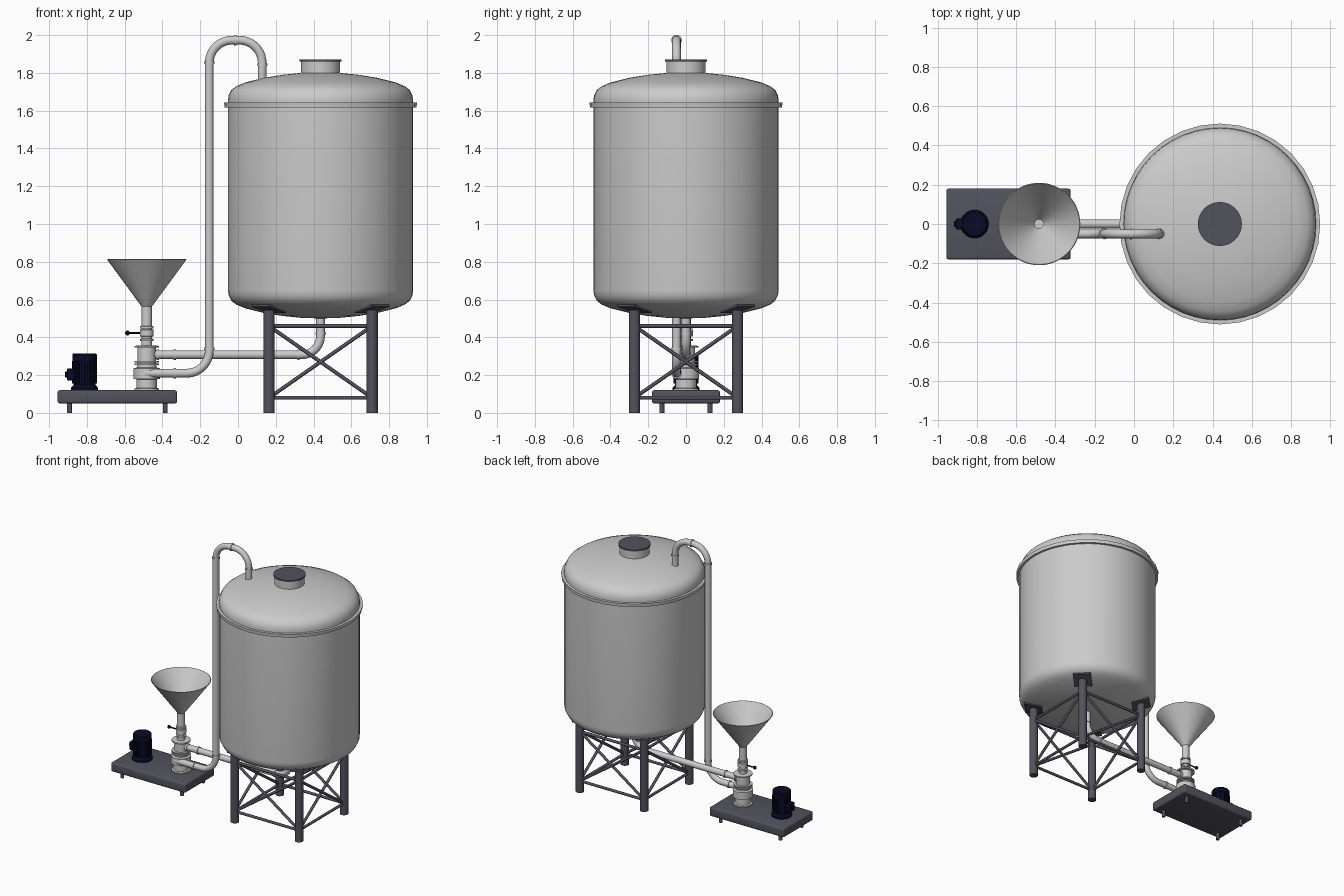
import bpy, bmesh, math
from math import pi, cos, sin
from mathutils import Vector, Matrix

if "Cube" in bpy.data.objects:
    bpy.data.objects.remove(bpy.data.objects["Cube"], do_unlink=True)


def material(name, rgb):
    m = bpy.data.materials.new(name)
    m.use_nodes = True
    m.diffuse_color = (*rgb, 1)
    m.node_tree.nodes["Principled BSDF"].inputs["Base Color"].default_value = (*rgb, 1)
    return m


STEEL = material("light steel", (0.6, 0.6, 0.6))
FRAME = material("dark grey paint", (0.085, 0.085, 0.11))
NAVY = material("navy paint", (0.003, 0.003, 0.02))


def finish(ob, mat, angle=35):
    ob.data.materials.clear()
    ob.data.materials.append(mat)
    bpy.ops.object.select_all(action='DESELECT')
    ob.select_set(True)
    bpy.context.view_layer.objects.active = ob
    bpy.ops.object.shade_smooth_by_angle(angle=math.radians(angle))
    return ob


def from_bmesh(name, bm, mat):
    bmesh.ops.recalc_face_normals(bm, faces=bm.faces)
    me = bpy.data.meshes.new(name)
    bm.to_mesh(me)
    bm.free()
    ob = bpy.data.objects.new(name, me)
    bpy.context.collection.objects.link(ob)
    return finish(ob, mat)


def lathe(name, profile, centre, mat, segs=32):
    """Spin (radius, z) points around a vertical axis."""
    bm = bmesh.new()
    verts = [bm.verts.new((r, 0, z)) for r, z in profile]
    edges = [bm.edges.new(p) for p in zip(verts, verts[1:])]
    bmesh.ops.spin(bm, geom=verts + edges, cent=(0, 0, 0), axis=(0, 0, 1),
                   angle=2 * pi, steps=segs, use_duplicate=False)
    bmesh.ops.remove_doubles(bm, verts=bm.verts, dist=1e-5)
    bmesh.ops.translate(bm, verts=bm.verts, vec=(*centre, 0))
    return from_bmesh(name, bm, mat)


def rod(name, a, b, r, mat, segs=20):
    """Capped cylinder between two points."""
    a, b = Vector(a), Vector(b)
    d = b - a
    bm = bmesh.new()
    bmesh.ops.create_cone(bm, cap_ends=True, segments=segs, radius1=r, radius2=r, depth=d.length,
                          matrix=Matrix.Translation((a + b) / 2) @ d.to_track_quat('Z', 'Y').to_matrix().to_4x4())
    return from_bmesh(name, bm, mat)


def box(name, centre, size, mat, rot=Matrix(), bevel=0.0):
    bm = bmesh.new()
    bmesh.ops.create_cube(bm, size=1, matrix=Matrix.Diagonal((*size, 1)))
    if bevel:
        bmesh.ops.bevel(bm, geom=bm.edges[:], offset=bevel, segments=3, affect='EDGES', profile=0.5)
    bmesh.ops.transform(bm, verts=bm.verts, matrix=Matrix.Translation(centre) @ rot)
    return from_bmesh(name, bm, mat)


def pipe(name, corners, bend, r, mat):
    """Round pipe along a path with filleted right-angle corners."""
    pts = [Vector(c) for c in corners]
    path = [pts[0]]
    for p, c, n in zip(pts, pts[1:], pts[2:]):
        u, v = (p - c).normalized(), (n - c).normalized()
        for i in range(11):
            t = i / 10 * pi / 2
            path.append(c + bend * (u * (1 - sin(t)) + v * (1 - cos(t))))
    path.append(pts[-1])
    cu = bpy.data.curves.new(name, 'CURVE')
    cu.dimensions = '3D'
    cu.bevel_depth = r
    cu.bevel_resolution = 4
    cu.use_fill_caps = True
    sp = cu.splines.new('POLY')
    sp.points.add(len(path) - 1)
    for q, co in zip(sp.points, path):
        q.co = (*co, 1)
    ob = bpy.data.objects.new(name, cu)
    bpy.context.collection.objects.link(ob)
    bpy.ops.object.select_all(action='DESELECT')
    ob.select_set(True)
    bpy.context.view_layer.objects.active = ob
    bpy.ops.object.convert(target='MESH')
    return finish(bpy.context.object, mat)


# Tank shell with dished ends
TANK = (0.437, 0)
dish = [(0.49, 0), (0.487, 0.025), (0.472, 0.055), (0.445, 0.075), (0.40, 0.094),
        (0.30, 0.119), (0.20, 0.135), (0.10, 0.145), (0, 0.148)]
lathe("tank_body", [(r, 0.648 - h) for r, h in reversed(dish)] + [(0.49, 1.63)], TANK, STEEL, 48)
lathe("tank_dome", [(0.49, 1.63)] + [(r, 1.655 + h) for r, h in dish], TANK, STEEL, 48)
lathe("tank_rim", [(0.485, 1.618), (0.508, 1.618), (0.511, 1.643), (0.485, 1.643)], TANK, STEEL, 32)
lathe("manhole_neck", [(0.104, 1.77), (0.104, 1.862)], TANK, STEEL)
lathe("manhole_lid", [(0, 1.86), (0.112, 1.86), (0.112, 1.871), (0, 1.871)], TANK, FRAME)

# Tank stand: legs, tilted pads and braces
H = 0.273
corners = [(TANK[0] + H * sx, H * sy) for sx, sy in ((-1, -1), (1, -1), (1, 1), (-1, 1))]
for i, (x, y) in enumerate(corners):
    rod("tank_leg", (x, y, 0), (x, y, 0.545), 0.03, FRAME, 24)
    out = math.atan2(y, x - TANK[0])
    tilt = Matrix.Rotation(out, 4, 'Z') @ Matrix.Rotation(-0.26, 4, 'Y')
    box("leg_pad", (x, y, 0.551), (0.13, 0.13, 0.012), FRAME, tilt)
    nx, ny = corners[(i + 1) % 4]
    for za, zb in ((0.46, 0.46), (0.08, 0.08), (0.46, 0.08), (0.08, 0.46)):
        rod("stand_brace", (x, y, za), (nx, ny, zb), 0.01, FRAME, 12)

# Skid base and feet
box("skid_base", (-0.639, 0, 0.085), (0.633, 0.36, 0.07), FRAME, bevel=0.012)
for x in (-0.892, -0.385):
    for y in (-0.128, 0.128):
        rod("skid_foot", (x, y, 0), (x, y, 0.06), 0.013, FRAME, 16)

# Motor with cooling fins and terminal box
MOTOR = (-0.812, 0)
lathe("motor_body", [(0, 0.118), (0.072, 0.118), (0.072, 0.132), (0.058, 0.148), (0.058, 0.275),
                     (0.065, 0.275), (0.065, 0.308), (0.06, 0.315), (0, 0.315)], MOTOR, NAVY)
for k in range(24):
    a = k * pi / 12
    box("motor_fin", (MOTOR[0] + 0.06 * cos(a), 0.06 * sin(a), 0.215), (0.012, 0.004, 0.12),
        NAVY, Matrix.Rotation(a, 4, 'Z'))
box("motor_terminal_box", (-0.885, 0, 0.203), (0.04, 0.055, 0.062), NAVY, bevel=0.004)
rod("motor_cable_gland", (-0.915, 0, 0.203), (-0.89, 0, 0.203), 0.015, NAVY, 16)

# Mixing pump stack
PUMP = (-0.483, 0)
lathe("pump_body", [(0, 0.118), (0.066, 0.118), (0.066, 0.128), (0.055, 0.132), (0.055, 0.178),
                    (0.07, 0.18), (0.07, 0.236), (0.052, 0.24), (0.052, 0.253), (0.066, 0.253),
                    (0.066, 0.261), (0.05, 0.261), (0.05, 0.268), (0.066, 0.268), (0.066, 0.276),
                    (0.048, 0.276), (0.048, 0.345), (0.066, 0.345), (0.066, 0.355), (0.027, 0.357),
                    (0.027, 0.385)], PUMP, STEEL)
lathe("valve_body", [(0.027, 0.38), (0.036, 0.38), (0.036, 0.39), (0.027, 0.394), (0.027, 0.404),
                     (0.036, 0.406), (0.036, 0.44), (0.027, 0.442), (0.027, 0.446), (0.036, 0.448),
                     (0.036, 0.458), (0.027, 0.46)], PUMP, STEEL)
rod("valve_handle", (-0.587, 0, 0.423), (-0.45, 0, 0.423), 0.005, NAVY, 10)
lathe("valve_knob", [(0.013 * sin(k * pi / 8), 0.423 - 0.013 * cos(k * pi / 8)) for k in range(9)],
      (-0.585, 0), NAVY, 16)

# Feed hopper, open at the top
lathe("hopper", [(0.027, 0.455), (0.027, 0.562), (0.21, 0.812), (0.206, 0.814), (0.023, 0.562),
                 (0.023, 0.46), (0, 0.46)], PUMP, STEEL, 48)

# Suction and return pipes
R = 0.023
pipe("outlet_pipe", [(TANK[0], 0, 0.53), (TANK[0], 0, 0.308), (-0.46, 0, 0.308)], 0.1, R, STEEL)
Y = -0.05
pipe("return_pipe", [(-0.49, Y, 0.21), (-0.152, Y, 0.21), (-0.152, Y, 1.973), (0.128, Y, 1.973),
                     (0.128, Y, 1.72)], 0.12, R, STEEL)

# Pipe clamps: position and direction
for (x, y, z), axis in (((-0.335, 0, 0.308), 'x'), ((0.32, 0, 0.308), 'x'), ((-0.425, 0, 0.308), 'x'),
                        ((-0.335, Y, 0.21), 'x'), ((-0.015, Y, 1.973), 'x'), ((-0.152, Y, 1.855), 'z'),
                        ((-0.152, Y, 0.34), 'z'), ((0.128, Y, 1.845), 'z'), ((TANK[0], 0, 0.42), 'z')):
    d = Vector((0.006, 0, 0)) if axis == 'x' else Vector((0, 0, 0.006))
    p = Vector((x, y, z))
    rod("pipe_clamp", p - d, p + d, 0.028, STEEL, 24)
